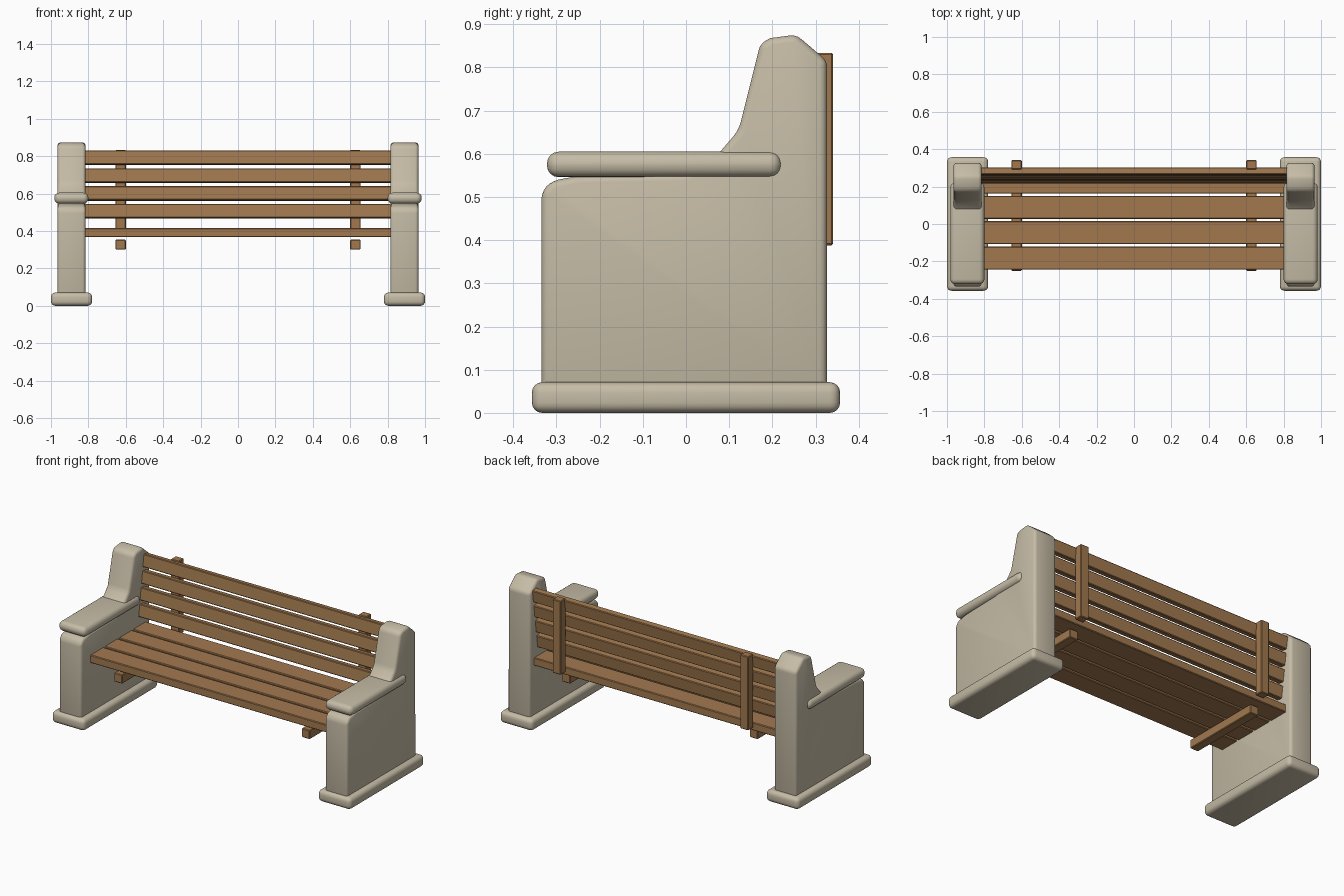
import bpy, bmesh, math
from mathutils import Matrix

if "Cube" in bpy.data.objects:
    bpy.data.objects.remove(bpy.data.objects["Cube"])


def material(name, color):
    m = bpy.data.materials.new(name)
    m.diffuse_color = (*color, 1)
    m.use_nodes = True
    m.node_tree.nodes["Principled BSDF"].inputs["Base Color"].default_value = m.diffuse_color
    return m


STONE = material("warm stone", (0.56, 0.50, 0.38))
WOOD = material("brown wood", (0.36, 0.19, 0.078))


def finish(name, bm, mat, bevel, segments):
    """Turn a bmesh into an object with rounded, smooth-shaded edges."""
    bmesh.ops.recalc_face_normals(bm, faces=bm.faces)
    me = bpy.data.meshes.new(name)
    bm.to_mesh(me)
    bm.free()
    ob = bpy.data.objects.new(name, me)
    bpy.context.collection.objects.link(ob)
    me.materials.append(mat)
    mod = ob.modifiers.new("rounded edges", 'BEVEL')
    mod.width = bevel
    mod.segments = segments
    mod.limit_method = 'ANGLE'
    mod.angle_limit = math.radians(25)
    bpy.ops.object.select_all(action='DESELECT')
    ob.select_set(True)
    bpy.context.view_layer.objects.active = ob
    bpy.ops.object.modifier_apply(modifier=mod.name)
    bpy.ops.object.shade_smooth_by_angle(angle=math.radians(35))
    return ob


def box(name, lo, hi, mat, bevel=0.004, segments=1, tilt=0.0):
    bm = bmesh.new()
    size = [b - a for a, b in zip(lo, hi)]
    mid = [(a + b) / 2 for a, b in zip(lo, hi)]
    bmesh.ops.create_cube(bm, size=1)
    bmesh.ops.transform(bm, verts=bm.verts, matrix=Matrix.Translation(mid)
                        @ Matrix.Rotation(tilt, 4, 'X') @ Matrix.Diagonal((*size, 1)))
    return finish(name, bm, mat, bevel, segments)


def side_panel(name, x0, x1):
    """Stone end wall: a side profile extruded across its thickness."""
    profile = [(-0.335, 0.04), (-0.335, 0.512), (-0.312, 0.537), (-0.25, 0.549),
               (0.0, 0.555), (0.075, 0.60), (0.122, 0.655), (0.172, 0.855),
               (0.195, 0.868), (0.255, 0.876), (0.327, 0.815), (0.327, 0.04)]
    bm = bmesh.new()
    face = bm.faces.new([bm.verts.new((x0, y, z)) for y, z in profile])
    ext = bmesh.ops.extrude_face_region(bm, geom=[face])
    verts = [g for g in ext["geom"] if isinstance(g, bmesh.types.BMVert)]
    bmesh.ops.translate(bm, verts=verts, vec=(x1 - x0, 0, 0))
    finish(name, bm, STONE, 0.018, 3)


def span(s, a, b):
    return sorted((s * a, s * b))


for side, s in (("left", -1), ("right", 1)):
    # Stone ends: foot, wall and armrest
    a, b = span(s, 0.78, 1.0)
    box(side + "_foot", (a, -0.357, 0), (b, 0.357, 0.071), STONE, 0.024, 4)
    a, b = span(s, 0.815, 0.965)
    side_panel(side + "_end_wall", a, b)
    a, b = span(s, 0.80, 0.982)
    box(side + "_armrest", (a, -0.322, 0.546), (b, 0.221, 0.605), STONE, 0.027, 4)

    # Wooden bearers under the seat and behind the backrest
    a, b = span(s, 0.60, 0.655)
    box(side + "_seat_bearer", (a, -0.25, 0.30), (b, 0.25, 0.354), WOOD)
    box(side + "_back_bearer", (a, 0.292, 0.388), (b, 0.341, 0.834), WOOD)

# Seat slats
for i in range(4):
    y = -0.182 + i * 0.1355
    box(f"seat_slat_{i + 1}", (-0.82, y - 0.0615, 0.367), (0.82, y + 0.0615, 0.415), WOOD)

# Backrest slats, leaning back
LEAN = math.radians(8)
for i in range(4):
    z = 0.505 + i * 0.0955
    y = 0.239 + (z - 0.505) * math.tan(LEAN)
    box(f"back_slat_{i + 1}", (-0.82, y - 0.019, z - 0.0375),
        (0.82, y + 0.019, z + 0.0375), WOOD, tilt=-LEAN)
